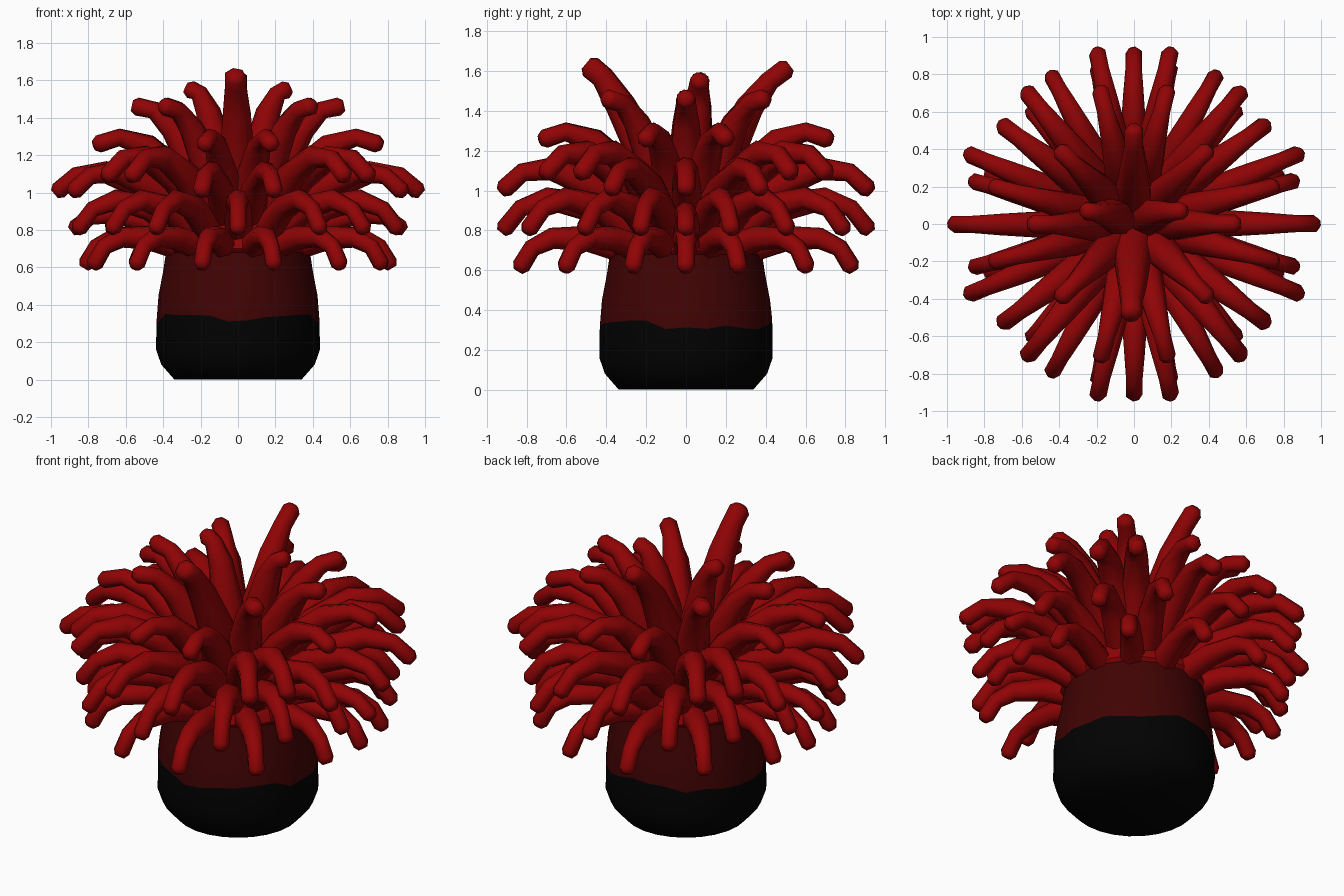
import bpy, bmesh, math, random
from mathutils import Vector

if "Cube" in bpy.data.objects:
    bpy.data.objects.remove(bpy.data.objects["Cube"])

random.seed(4)


def material(name, rgb):
    m = bpy.data.materials.new(name)
    m.diffuse_color = (*rgb, 1)
    m.use_nodes = True
    m.node_tree.nodes["Principled BSDF"].inputs["Base Color"].default_value = m.diffuse_color
    return m


BLACK = material("black", (0.0005, 0.0005, 0.0005))
MAROON = material("dark maroon", (0.052, 0.0008, 0.001))
RED = material("deep red", (0.28, 0.001, 0.0015))


def finish(bm, name, mats, angle):
    bmesh.ops.recalc_face_normals(bm, faces=bm.faces)
    me = bpy.data.meshes.new(name)
    bm.to_mesh(me)
    bm.free()
    for m in mats:
        me.materials.append(m)
    ob = bpy.data.objects.new(name, me)
    bpy.context.collection.objects.link(ob)
    bpy.ops.object.select_all(action='DESELECT')
    ob.select_set(True)
    bpy.context.view_layer.objects.active = ob
    bpy.ops.object.shade_smooth_by_angle(angle=math.radians(angle))
    return ob


def bridge(bm, a, b, mat=0):
    n = len(a)
    for i in range(n):
        j = (i + 1) % n
        bm.faces.new((a[i], a[j], b[j], b[i])).material_index = mat


def lathe(name, profile, mats, sides, wavy=None):
    """profile: (radius, z, material index of the band above)"""
    bm = bmesh.new()
    rings = []
    for k, (r, z, _) in enumerate(profile):
        ring = []
        for i in range(sides):
            a = 2 * math.pi * i / sides
            dz = random.uniform(-0.03, 0.025) if k == wavy else 0
            ring.append(bm.verts.new((r * math.cos(a), r * math.sin(a), z + dz)))
        rings.append(ring)
    for k in range(len(rings) - 1):
        bridge(bm, rings[k], rings[k + 1], profile[k][2])
    bm.faces.new(rings[0][::-1]).material_index = profile[0][2]
    bm.faces.new(rings[-1]).material_index = profile[-1][2]
    return finish(bm, name, mats, 50)


def tentacle(bm, pts, r0, r1, sides=7):
    """tapered bent tube with a blunt chamfered tip"""
    pts = [Vector(p) for p in pts]
    last = (pts[-1] - pts[-2]).normalized()
    radii = [r0 + (r1 - r0) * min(1, 1.4 * i / (len(pts) - 1)) for i in range(len(pts))]
    pts.append(pts[-1] + last * 0.028)
    radii.append(r1 * 0.6)
    prev = None
    for i, p in enumerate(pts):
        t = (pts[min(i + 1, len(pts) - 1)] - pts[max(i - 1, 0)]).normalized()
        side = Vector((-p.y, p.x, 0)).normalized()
        side = (side - t * side.dot(t)).normalized()
        up = t.cross(side)
        ring = [bm.verts.new(p + radii[i] * (side * math.cos(2 * math.pi * k / sides)
                                             + up * math.sin(2 * math.pi * k / sides)))
                for k in range(sides)]
        if prev:
            bridge(bm, prev, ring)
        else:
            bm.faces.new(ring)
        prev = ring
    bm.faces.new(prev)


def tier(name, path, spots, r0, r1):
    """path: (radius, z) points; spots: (angle, reach), mirrored into all quarters"""
    bm = bmesh.new()
    for d, reach in spots:
        k = reach / path[-1][0]
        for a in sorted({d % 360, (180 - d) % 360, (180 + d) % 360, -d % 360}):
            c, s = math.cos(math.radians(a)), math.sin(math.radians(a))
            tentacle(bm, [(k * r * c, k * r * s, z) for r, z in path], r0, r1)
    return finish(bm, name, [RED], 62)


# column: black foot, maroon band with a wavy border
lathe("column", [(0.34, 0.0, 0), (0.41, 0.08, 0), (0.438, 0.16, 0), (0.436, 0.33, 1),
                 (0.425, 0.45, 1), (0.40, 0.58, 1), (0.385, 0.68, 1)],
      [BLACK, MAROON], 26, wavy=3)

# crown from which the tentacles spring
lathe("crown", [(0.37, 0.665, 0), (0.40, 0.70, 0), (0.37, 0.80, 0), (0.29, 0.91, 0),
                (0.17, 0.98, 0), (0.06, 0.96, 0)], [RED], 20)

# tentacle tiers, lowest to highest
tier("lowest_tentacles", [(0.28, 0.70), (0.50, 0.76), (0.67, 0.76), (0.77, 0.71), (0.825, 0.62)],
     [(0, 0.81), (19, 0.81), (48, 0.81), (77, 0.85)], 0.075, 0.046)
tier("low_tentacles", [(0.26, 0.76), (0.50, 0.92), (0.69, 0.96), (0.82, 0.91), (0.90, 0.81)],
     [(15, 0.88), (37, 0.84), (61, 0.90), (90, 0.91)], 0.085, 0.046)
tier("side_tentacles", [(0.28, 0.74), (0.50, 0.85), (0.66, 0.89), (0.79, 0.87), (0.87, 0.81)],
     [(0, 0.87)], 0.075, 0.046)
tier("middle_tentacles", [(0.22, 0.82), (0.46, 1.02), (0.69, 1.11), (0.84, 1.09), (0.93, 1.01)],
     [(0, 0.96), (23, 0.95), (78, 0.93)], 0.09, 0.048)
tier("slanted_tentacles", [(0.20, 0.84), (0.42, 1.08), (0.62, 1.19), (0.77, 1.18), (0.87, 1.09)],
     [(37, 0.87), (51, 0.90)], 0.10, 0.05)
tier("high_tentacles", [(0.17, 0.85), (0.34, 1.11), (0.49, 1.25), (0.64, 1.295), (0.75, 1.26)],
     [(15, 0.77), (76, 0.73)], 0.10, 0.048)
tier("upper_tentacles", [(0.13, 0.85), (0.23, 1.15), (0.34, 1.34), (0.44, 1.44), (0.53, 1.46)],
     [(0, 0.54), (45, 0.55)], 0.11, 0.05)

# tall front and back tentacles and the small inner pair
bm = bmesh.new()
tentacle(bm, [(0, -0.08, 0.85), (-0.01, -0.20, 1.18), (-0.01, -0.33, 1.43), (-0.015, -0.42, 1.57),
              (-0.015, -0.48, 1.62)], 0.12, 0.06)
tentacle(bm, [(0, 0.08, 0.85), (0, 0.20, 1.18), (0, 0.32, 1.42), (0, 0.42, 1.55),
              (0, 0.50, 1.61)], 0.12, 0.052)
for s in (-1, 1):
    tentacle(bm, [(s * 0.06, 0.03, 0.85), (s * 0.11, 0.045, 1.22), (s * 0.16, 0.06, 1.43),
                  (s * 0.21, 0.065, 1.53), (s * 0.255, 0.07, 1.55)], 0.11, 0.05)
finish(bm, "top_tentacles", [RED], 62)
